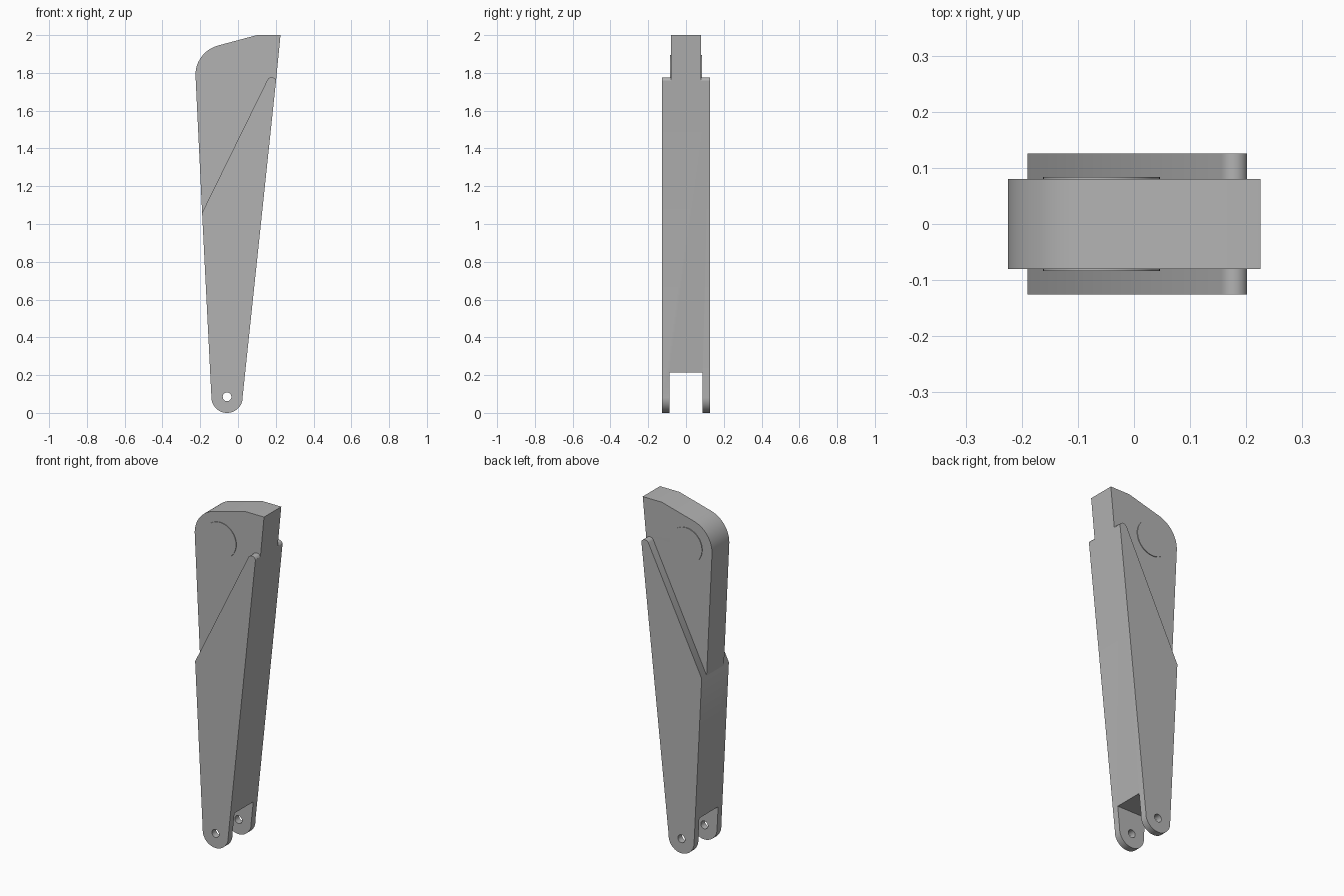
import bpy, bmesh
from math import sin, cos, radians
from mathutils import Matrix

cube = bpy.data.objects.get("Cube")
if cube:
    bpy.data.objects.remove(cube, do_unlink=True)

grey = bpy.data.materials.new("plain grey")
grey.use_nodes = True
colour = (0.45, 0.45, 0.45, 1)
grey.diffuse_color = colour
grey.node_tree.nodes["Principled BSDF"].inputs["Base Color"].default_value = colour


def arc(cx, cz, r, start, end, steps):
    """Points on an arc, angles in degrees from +x towards +z."""
    angles = [radians(start + (end - start) * i / steps) for i in range(steps + 1)]
    return [(cx + r * cos(a), cz + r * sin(a)) for a in angles]


def plate(name, outlines, y0, y1):
    """Extrude closed x-z outlines between y0 and y1; inner outlines become holes."""
    curve = bpy.data.curves.new(name, 'CURVE')
    curve.dimensions = '2D'
    curve.fill_mode = 'BOTH'
    curve.extrude = (y1 - y0) / 2
    for points in outlines:
        spline = curve.splines.new('POLY')
        spline.points.add(len(points) - 1)
        for p, (x, z) in zip(spline.points, points):
            p.co = (x, z, 0, 1)
        spline.use_cyclic_u = True
    temp = bpy.data.objects.new(name, curve)
    bpy.context.collection.objects.link(temp)
    graph = bpy.context.evaluated_depsgraph_get()
    mesh = bpy.data.meshes.new_from_object(temp.evaluated_get(graph))
    bpy.data.objects.remove(temp, do_unlink=True)

    # Weld, stand upright and dissolve the flat triangulation
    bm = bmesh.new()
    bm.from_mesh(mesh)
    bmesh.ops.remove_doubles(bm, verts=bm.verts, dist=0.0001)
    bm.transform(Matrix.Translation((0, (y0 + y1) / 2, 0)) @ Matrix.Rotation(radians(90), 4, 'X'))
    bmesh.ops.recalc_face_normals(bm, faces=bm.faces)
    bm.to_mesh(mesh)
    bm.free()
    mesh.materials.clear()
    mesh.materials.append(grey)
    obj = bpy.data.objects.new(name, mesh)
    bpy.context.collection.objects.link(obj)
    bpy.context.view_layer.objects.active = obj
    obj.select_set(True)
    bpy.ops.object.shade_smooth_by_angle(angle=radians(30))
    obj.select_set(False)
    return obj


# Shared outlines: sloping ledge with a rounded tip, and the round lower end
ledge = [(-0.19, 1.06)] + arc(0.178, 1.752, 0.025, 150, 20, 10)
foot = arc(-0.058, 0.083, 0.083, 4, -183, 32)
pin_hole = arc(-0.058, 0.085, 0.023, 0, 345, 23)

# Wide lower body, with a square slot between the two pin lugs
body = plate("lower_body", [foot + ledge, pin_hole], -0.126, 0.126)
bpy.ops.mesh.primitive_cube_add(size=1, location=(0, 0, 0.0575))
slot = bpy.context.object
slot.name = "lug_slot_cutter"
slot.scale = (1, 0.174, 0.315)
slot.hide_render = True
cut = body.modifiers.new("lug_slot", 'BOOLEAN')
cut.operation = 'DIFFERENCE'
cut.solver = 'EXACT'
cut.object = slot
bpy.context.view_layer.objects.active = body
bpy.ops.object.modifier_apply(modifier=cut.name)
bpy.data.objects.remove(slot, do_unlink=True)

# Narrow upper head rising from the ledge, rounded at one shoulder
shoulder = arc(-0.065, 1.79, 0.16, 104, 183, 16)
plate("upper_head", [ledge + [(0.225, 2.0), (0.1, 2.0)] + shoulder], -0.08, 0.08)

# Thin round bosses on both faces of the head
disc = arc(-0.058, 1.79, 0.104, 0, 354, 59)
for name, side in (("front_boss", -1), ("back_boss", 1)):
    plate(name, [disc], *sorted((side * 0.079, side * 0.084)))
